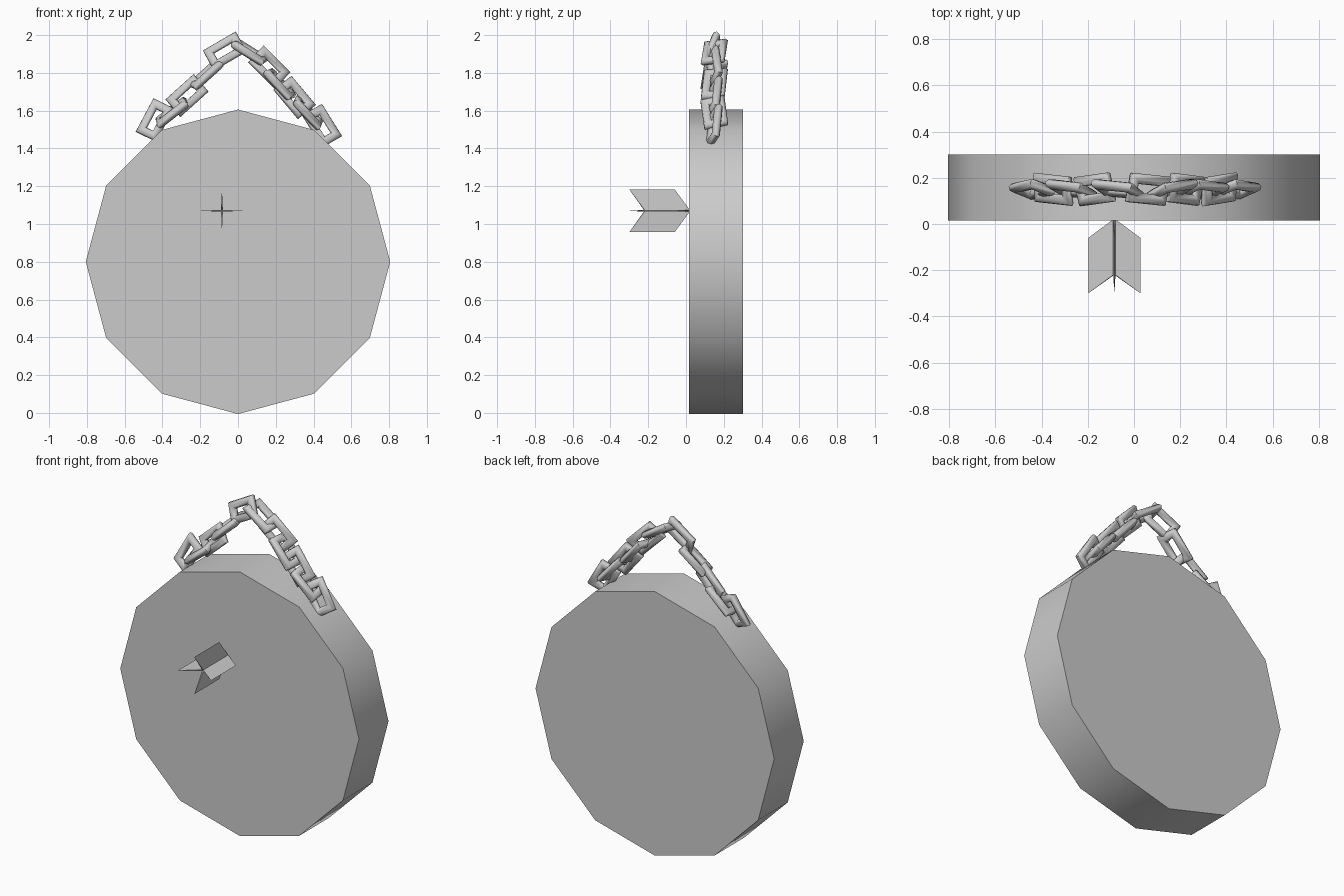
import bpy
import bmesh
from math import cos, sin, pi, radians
from mathutils import Matrix, Vector

cube = bpy.data.objects.get("Cube")
if cube:
    bpy.data.objects.remove(cube, do_unlink=True)

grey = bpy.data.materials.new("plain grey")
grey.use_nodes = True
grey.diffuse_color = (0.6, 0.6, 0.6, 1)
grey.node_tree.nodes["Principled BSDF"].inputs["Base Color"].default_value = (0.6, 0.6, 0.6, 1)


def add_object(name, bm, smooth_angle=None):
    bmesh.ops.recalc_face_normals(bm, faces=bm.faces)
    mesh = bpy.data.meshes.new(name)
    bm.to_mesh(mesh)
    bm.free()
    mesh.materials.append(grey)
    obj = bpy.data.objects.new(name, mesh)
    bpy.context.collection.objects.link(obj)
    if smooth_angle:
        bpy.ops.object.select_all(action='DESELECT')
        obj.select_set(True)
        bpy.context.view_layer.objects.active = obj
        bpy.ops.object.shade_smooth_by_angle(angle=radians(smooth_angle))
    return obj


# Round board: twelve-sided disc with a smooth rim and flat faces
bm = bmesh.new()
bmesh.ops.create_cone(bm, cap_ends=True, segments=12, radius1=0.806, radius2=0.806, depth=0.285,
                      matrix=Matrix.Translation((0, 0.158, 0.8)) @ Matrix.Rotation(pi / 2, 4, 'X'))
add_object("board", bm, 40)

# Dart flight: four thin crossed fins with swept ends
bm = bmesh.new()
centre = Vector((-0.085, 0, 1.07))
rings = []
for inner_y, tip_y in ((0.02, -0.06), (-0.22, -0.30)):
    ring = []
    for i in range(8):
        radius, y = (0.007, inner_y) if i % 2 else (0.113, tip_y)
        a = i * pi / 4
        ring.append(bm.verts.new(centre + Vector((radius * cos(a), y, radius * sin(a)))))
    hub = bm.verts.new(centre + Vector((0, inner_y, 0)))
    for i in range(8):
        bm.faces.new((hub, ring[i], ring[(i + 1) % 8]))
    rings.append(ring)
for i in range(8):
    j = (i + 1) % 8
    bm.faces.new((rings[0][i], rings[0][j], rings[1][j], rings[1][i]))
add_object("dart_flight", bm)


def chain_link(bm, matrix, half_length=0.078, half_width=0.042, radius=0.023, sides=8):
    """Rectangular ring of round bar with mitred corners, lying in its local xy plane."""
    loops = []
    for sx, sy in ((1, 1), (-1, 1), (-1, -1), (1, -1)):
        loop = []
        for k in range(sides):
            a = 2 * pi * k / sides
            out = radius * cos(a)
            p = Vector((sx * (half_length + out), sy * (half_width + out), radius * sin(a)))
            loop.append(bm.verts.new(matrix @ p))
        loops.append(loop)
    for n in range(4):
        a, b = loops[n], loops[(n + 1) % 4]
        for k in range(sides):
            m = (k + 1) % sides
            bm.faces.new((a[k], a[m], b[m], b[k]))


# Hanging chain: x, z and slope of each link, every other one turned on edge
links = [(-0.44, 1.55, 62), (-0.35, 1.59, 38), (-0.27, 1.68, 42), (-0.17, 1.79, 42),
         (-0.07, 1.915, 30), (0.06, 1.91, -32), (0.165, 1.83, -45), (0.22, 1.74, -48),
         (0.30, 1.67, -50), (0.37, 1.59, -48), (0.445, 1.52, -58)]
bm = bmesh.new()
for i, (x, z, slope) in enumerate(links):
    roll = 70 if i % 2 == 0 else 12
    yaw = 6 if i % 3 == 0 else -5
    chain_link(bm, Matrix.Translation((x, 0.15, z)) @ Matrix.Rotation(radians(-slope), 4, 'Y')
               @ Matrix.Rotation(radians(yaw), 4, 'Z') @ Matrix.Rotation(radians(roll), 4, 'X'))
add_object("chain", bm, 50)
